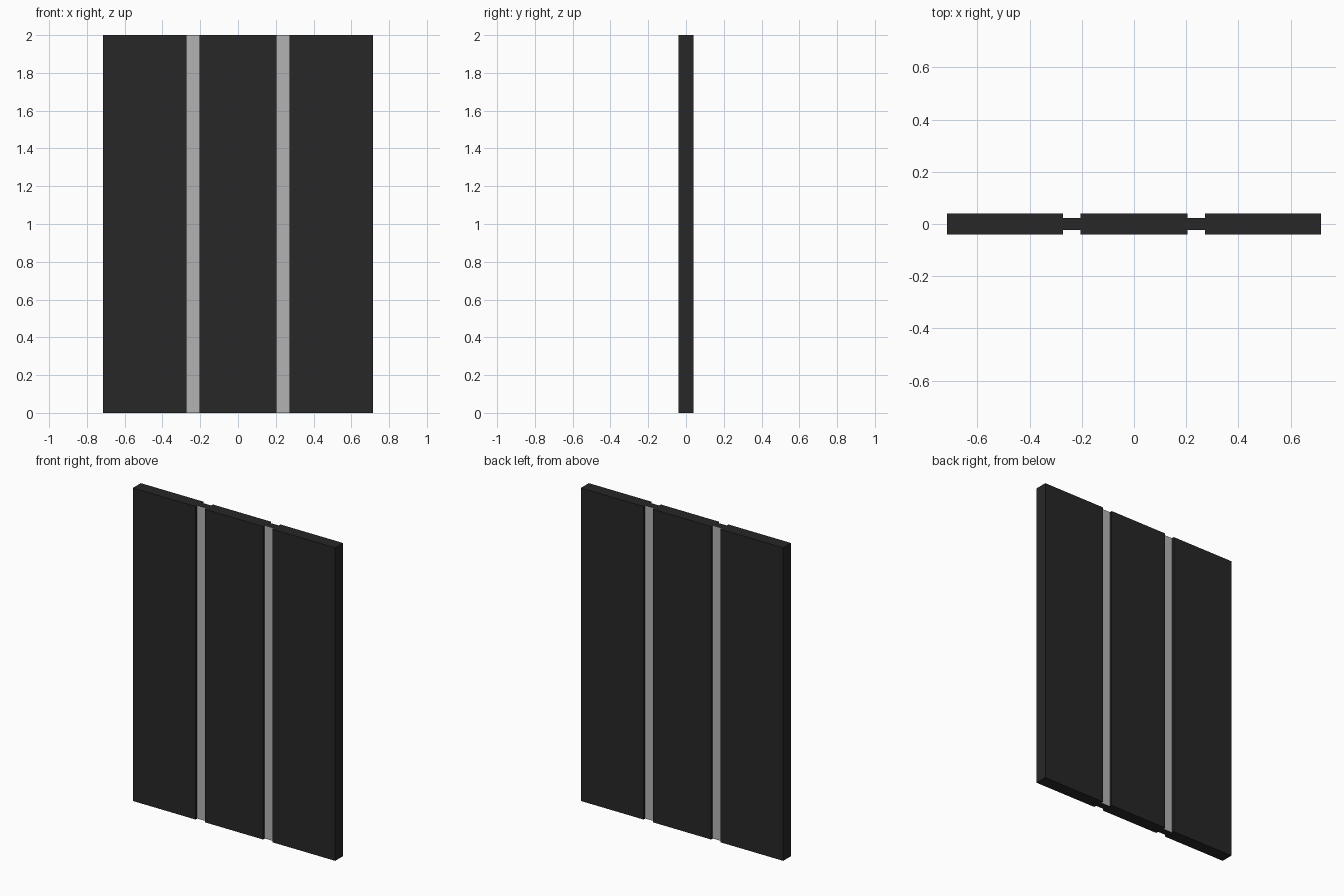
import bpy, bmesh

if "Cube" in bpy.data.objects:
    bpy.data.objects.remove(bpy.data.objects["Cube"])

HEIGHT = 2.0
T, G = 0.04, 0.023                     # half thickness of panels and of grooves
A, B, C = 0.205, 0.272, 0.715          # groove inner edge, outer edge, door edge


def material(name, value):
    m = bpy.data.materials.new(name)
    m.diffuse_color = (value, value, value, 1)
    m.use_nodes = True
    m.node_tree.nodes["Principled BSDF"].inputs["Base Color"].default_value = m.diffuse_color
    return m


# Stepped door cross-section: front edge left to right, then the back edge mirrored
front = [(-C, -T), (-B, -T), (-B, -G), (-A, -G), (-A, -T),
         (A, -T), (A, -G), (B, -G), (B, -T), (C, -T)]
profile = front + [(x, -y) for x, y in reversed(front)]

bm = bmesh.new()
base = bm.faces.new([bm.verts.new((x, y, 0)) for x, y in profile])
top = bmesh.ops.extrude_face_region(bm, geom=[base], use_keep_orig=True)["geom"]
bmesh.ops.translate(bm, vec=(0, 0, HEIGHT),
                    verts=[v for v in top if isinstance(v, bmesh.types.BMVert)])
bmesh.ops.recalc_face_normals(bm, faces=bm.faces)

# Light inlay on the recessed front and back faces
for f in bm.faces:
    c = f.calc_center_median()
    if abs(f.normal.y) > 0.9 and abs(abs(c.y) - G) < 0.001:
        f.material_index = 1

mesh = bpy.data.meshes.new("door_panel")
bm.to_mesh(mesh)
bm.free()
mesh.materials.append(material("dark_panel", 0.02))
mesh.materials.append(material("grey_inlay", 0.45))
door = bpy.data.objects.new("door_panel", mesh)
bpy.context.collection.objects.link(door)
